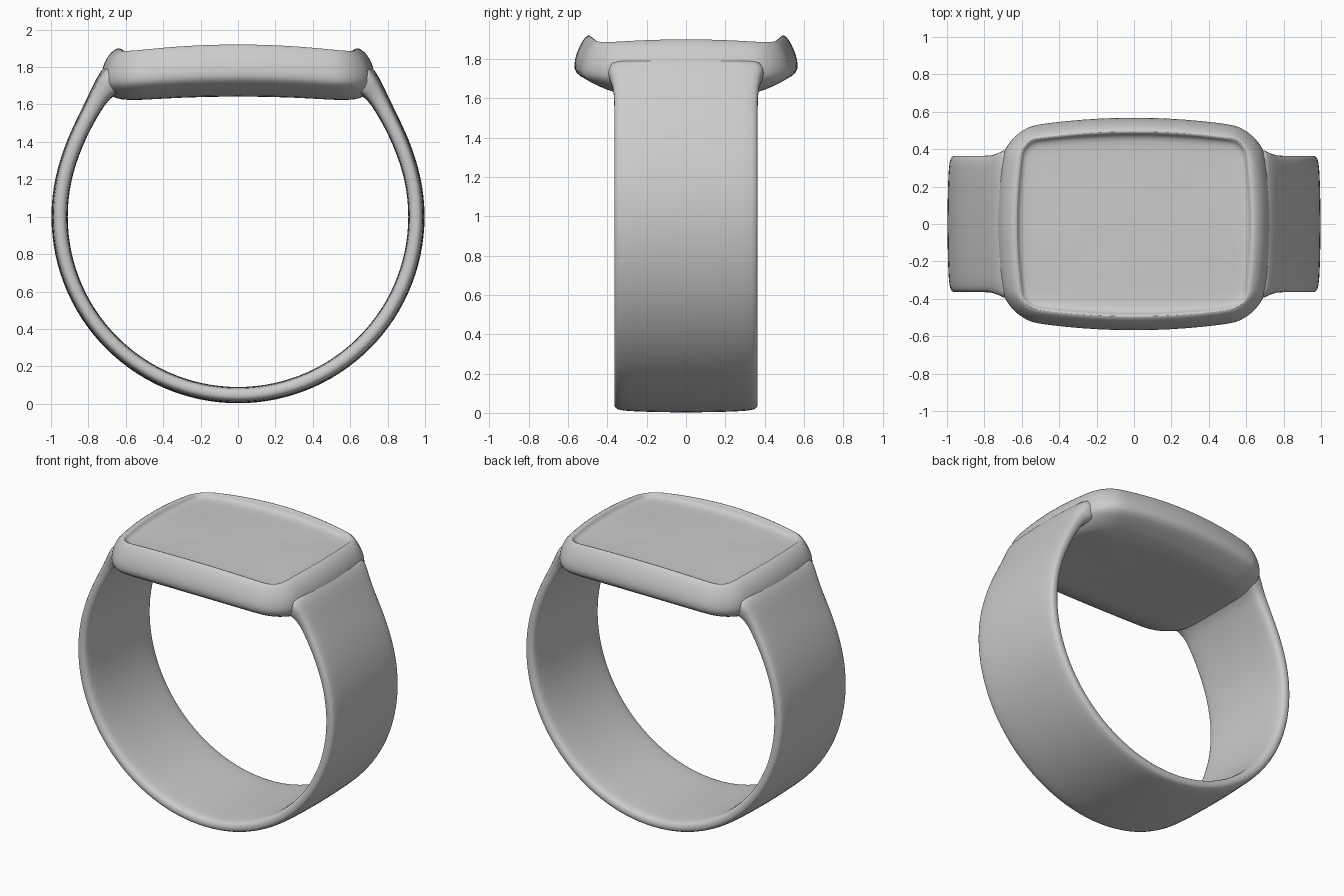
import bpy, bmesh, math
from math import sin, cos, radians

if "Cube" in bpy.data.objects:
    bpy.data.objects.remove(bpy.data.objects["Cube"])


def loft(name, rings):
    """Skin a list of equal-length point loops and cap both ends."""
    bm = bmesh.new()
    loops = [[bm.verts.new(p) for p in ring] for ring in rings]
    n = len(loops[0])
    for a, b in zip(loops, loops[1:]):
        for i in range(n):
            j = (i + 1) % n
            bm.faces.new((a[i], a[j], b[j], b[i]))
    bm.faces.new(loops[0])
    bm.faces.new(loops[-1])
    bmesh.ops.recalc_face_normals(bm, faces=bm.faces)
    me = bpy.data.meshes.new(name)
    bm.to_mesh(me)
    bm.free()
    ob = bpy.data.objects.new(name, me)
    bpy.context.collection.objects.link(ob)
    bpy.context.view_layer.objects.active = ob
    ob.select_set(True)
    sub = ob.modifiers.new("smooth", 'SUBSURF')
    sub.levels = sub.render_levels = 1
    bpy.ops.object.shade_smooth_by_angle(angle=radians(50))
    ob.select_set(False)
    return ob


def case_ring(a, b, r, z, k):
    """Rounded rectangle with bowed sides, domed by k; z is the height at x=0, y=b."""
    pts = []
    corners = [(a - r, b - r, 0), (r - a, b - r, 90), (r - a, r - b, 180), (a - r, r - b, 270)]
    for c, (cx, cy, start) in enumerate(corners):
        arc = [(cx + r * cos(radians(start + t * 15)), cy + r * sin(radians(start + t * 15)))
               for t in range(7)]
        pts += arc
        nx, ny, ns = corners[(c + 1) % 4]
        end = (nx + r * cos(radians(ns)), ny + r * sin(radians(ns)))
        last = arc[-1]
        pts += [(last[0] + (end[0] - last[0]) * t / 8, last[1] + (end[1] - last[1]) * t / 8)
                for t in range(1, 8)]
    ring = []
    for x, y in pts:
        x2 = x - 0.15 * y * y * x / a
        y2 = y - 0.12 * x * x * y / b
        ring.append((x2, y2, z + k * (b * b - x2 * x2 - y2 * y2)))
    return ring


# watch case: underside, flared wall, raised rim, recessed screen
levels = [
    (0.30, 0.18, 0.06, 1.648, 0.08),
    (0.60, 0.36, 0.12, 1.640, 0.08),
    (0.66, 0.42, 0.15, 1.655, 0.08),
    (0.695, 0.48, 0.17, 1.682, 0.09),
    (0.72, 0.545, 0.18, 1.715, 0.09),
    (0.73, 0.572, 0.18, 1.745, 0.10),
    (0.73, 0.567, 0.18, 1.80, 0.11),
    (0.715, 0.55, 0.17, 1.85, 0.12),
    (0.69, 0.528, 0.15, 1.893, 0.126),
    (0.66, 0.508, 0.12, 1.917, 0.126),
    (0.64, 0.495, 0.10, 1.923, 0.126),
    (0.625, 0.485, 0.08, 1.918, 0.126),
    (0.618, 0.479, 0.08, 1.900, 0.11),
    (0.605, 0.462, 0.08, 1.883, 0.08),
    (0.58, 0.43, 0.08, 1.873, 0.06),
    (0.30, 0.20, 0.06, 1.881, 0.06),
]
loft("watch_case", [case_ring(*lv) for lv in levels])

# strap: (outer x, z), (inner x, z), half width, flaring where it meets the case
half = [((cos(t), 1 + sin(t)), (0.912 * cos(t), 1 + 0.912 * sin(t)), 0.365)
        for t in (radians(-90 + 6 * i) for i in range(19))]
half += [
    ((0.915, 1.41), (0.828, 1.385), 0.365),
    ((0.872, 1.505), (0.785, 1.475), 0.365),
    ((0.825, 1.60), (0.735, 1.562), 0.365),
    ((0.782, 1.69), (0.69, 1.63), 0.37),
    ((0.735, 1.79), (0.64, 1.66), 0.395),
    ((0.67, 1.84), (0.58, 1.70), 0.42),
]
mirrored = [((-o[0], o[1]), (-i[0], i[1]), w) for o, i, w in half[:0:-1]]
stations = mirrored + half

# strap section: (fraction of half width, fraction from inner to outer face)
side = [(0.0, 1.0), (0.5, 0.97), (0.85, 0.91), (0.96, 0.82), (1.0, 0.66),
        (1.0, 0.35), (0.97, 0.14), (0.90, 0.03), (0.5, 0.0), (0.0, 0.0)]
section = side + [(-y, s) for y, s in side[-2:0:-1]]
rings = [[(i[0] + (o[0] - i[0]) * s, w * y, i[1] + (o[1] - i[1]) * s) for y, s in section]
         for o, i, w in stations]
loft("wrist_strap", rings)
